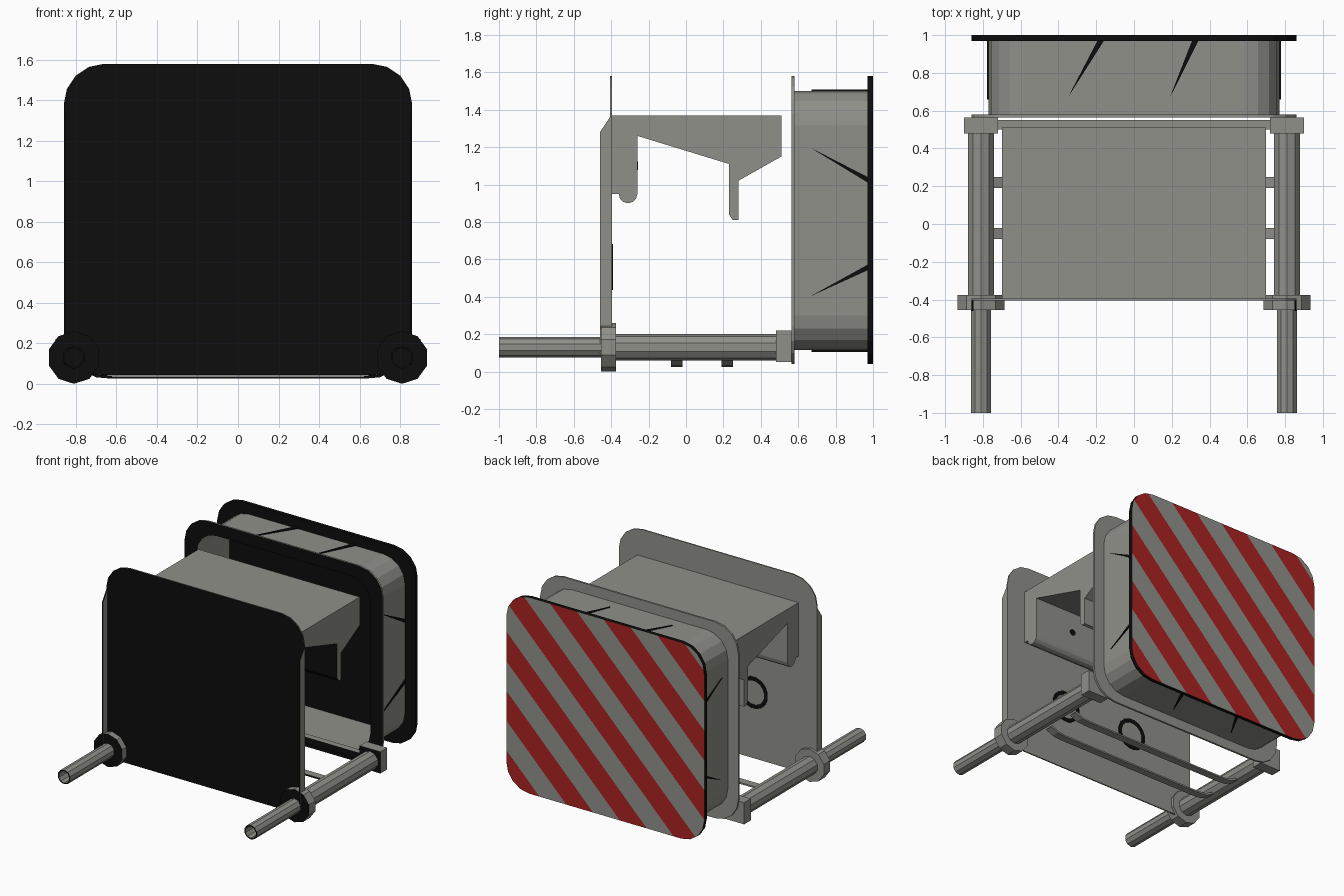
import bpy, bmesh, math
from mathutils import Vector

if "Cube" in bpy.data.objects:
    bpy.data.objects.remove(bpy.data.objects["Cube"])


def material(name, rgb):
    m = bpy.data.materials.new(name)
    m.diffuse_color = (*rgb, 1)
    m.use_nodes = True
    m.node_tree.nodes["Principled BSDF"].inputs["Base Color"].default_value = m.diffuse_color
    return m


GREY = material("warm_grey", (0.28, 0.28, 0.255))
BLACK = material("black", (0.004, 0.004, 0.004))
RED = material("warning_red", (0.40, 0.016, 0.016))


def front_rule(f):
    # everything facing the front is black
    return 1 if f.normal.y < -0.5 else 0


def finish(name, bm, rule=front_rule):
    bmesh.ops.recalc_face_normals(bm, faces=bm.faces[:])
    bm.normal_update()
    for f in bm.faces:
        f.material_index = rule(f)
    me = bpy.data.meshes.new(name)
    bm.to_mesh(me)
    bm.free()
    for m in (GREY, BLACK, RED):
        me.materials.append(m)
    ob = bpy.data.objects.new(name, me)
    bpy.context.collection.objects.link(ob)
    return ob


def slab_mesh(pts, vec):
    bm = bmesh.new()
    a = [bm.verts.new(p) for p in pts]
    b = [bm.verts.new(Vector(p) + Vector(vec)) for p in pts]
    bm.faces.new(a)
    bm.faces.new(b)
    n = len(pts)
    for i in range(n):
        j = (i + 1) % n
        bm.faces.new((a[i], a[j], b[j], b[i]))
    return bm


def slab(name, pts, vec, rule=front_rule):
    return finish(name, slab_mesh(pts, vec), rule)


def hollow(name, outer, inner, y0, y1, rule=front_rule):
    # tube along y between two outlines with equal point counts
    bm = bmesh.new()
    loops = [[bm.verts.new((x, y, z)) for x, z in o]
             for o, y in ((outer, y0), (outer, y1), (inner, y1), (inner, y0))]
    n = len(outer)
    for k in range(4):
        p, q = loops[k], loops[(k + 1) % 4]
        for i in range(n):
            j = (i + 1) % n
            bm.faces.new((p[i], p[j], q[j], q[i]))
    return finish(name, bm, rule)


def box(name, x0, x1, y0, y1, z0, z1):
    return slab(name, [(x0, y0, z0), (x1, y0, z0), (x1, y0, z1), (x0, y0, z1)], (0, y1 - y0, 0))


def rounded(w, z0, z1, r, seg=4, square_bottom=False):
    pts = []
    for sx, top, a0 in ((1, 1, 0), (-1, 1, 90), (-1, 0, 180), (1, 0, 270)):
        if square_bottom and not top:
            pts.append((sx * w, z0))
            continue
        cx, cz = sx * (w - r), (z1 - r if top else z0 + r)
        for i in range(seg + 1):
            a = math.radians(a0 + 90 * i / seg)
            pts.append((cx + r * math.cos(a), cz + r * math.sin(a)))
    return pts


def circle(cx, cz, r, n, turn=0.5):
    return [(cx + r * math.cos(2 * math.pi * (i + turn) / n),
             cz + r * math.sin(2 * math.pi * (i + turn) / n)) for i in range(n)]


def at_y(pts, y):
    return [(x, y, z) for x, z in pts]


black_rule = lambda f: 1

# Front plate with rounded top corners
slab("front_plate", at_y(rounded(0.86, 0.045, 1.58, 0.2, 4, True), -0.405), (0, 0.01, 0))

# Middle ring plate and the open box behind it
opening = rounded(0.755, 0.13, 1.485, 0.17)
hollow("ring_plate", rounded(0.86, 0.04, 1.58, 0.2), opening, 0.565, 0.58)
hollow("rear_box", rounded(0.77, 0.115, 1.5, 0.185), opening, 0.578, 0.975)

# Rear plate, cut into diagonal warning stripes
bm = slab_mesh(at_y(rounded(0.86, 0.04, 1.58, 0.2), 0.97), (0, 0.03, 0))
HALF, START = 0.233, 0.633
for k in range(-9, 12):
    s = START + k * HALF
    bmesh.ops.bisect_plane(bm, geom=bm.verts[:] + bm.edges[:] + bm.faces[:],
                           plane_co=(0, 0, s), plane_no=(-1, 0, 1))


def stripe_rule(f):
    if f.normal.y < 0.5:
        return 1
    c = f.calc_center_median()
    return 2 if math.floor((c.z - c.x - START) / HALF) % 2 == 0 else 0


finish("striped_rear_plate", bm, stripe_rule)

# Canopy: side profile extruded across the width
profile = [(-0.40, 1.37), (0.51, 1.37), (0.51, 1.15), (0.28, 1.02), (0.28, 0.81), (0.25, 0.81),
           (0.23, 0.84), (0.23, 1.11), (-0.26, 1.26), (-0.26, 0.95)]
profile += [(-0.31 + 0.05 * math.cos(math.radians(a)), 0.95 - 0.05 * math.sin(math.radians(a)))
            for a in range(30, 181, 30)]
profile += [(-0.40, 0.95)]
slab("canopy", [(-0.70, y, z) for y, z in profile], (1.40, 0, 0))

# Bent floor straps between the rails
half = [(0.62, 0.025), (0.70, 0.032), (0.76, 0.06), (0.75, 0.075), (0.69, 0.045), (0.62, 0.037)]
strap = half + [(-x, z) for x, z in reversed(half)]
for i, y in enumerate((-0.08, 0.19)):
    slab(f"floor_strap_{i}", at_y(strap, y), (0, 0.06, 0))

# Rear cross bar
box("rear_cross_bar", -0.73, 0.73, 0.50, 0.55, 0.10, 0.15)

for side, s in (("left", -1), ("right", 1)):
    cx, cz = s * 0.81, 0.13
    # Rails with collar and end block
    hollow(f"{side}_front_rail", circle(cx, cz, 0.056, 10), circle(cx, cz, 0.047, 10), -1.0, -0.40)
    hollow(f"{side}_rear_rail", circle(cx, cz, 0.071, 10), circle(cx, cz, 0.055, 10), -0.40, 0.49)
    slab(f"{side}_collar", at_y(circle(cx, cz, 0.13, 10, 0.5), -0.455), (0, 0.08, 0))
    box(f"{side}_end_block", min(s * 0.72, s * 0.90), max(s * 0.72, s * 0.90), 0.48, 0.565, 0.05, 0.22)
    # Folded flange of the front plate
    slab(f"{side}_flange", [(s * 0.86, -0.40, 0.045), (s * 0.86, -0.46, 0.10),
                            (s * 0.86, -0.46, 1.28), (s * 0.86, -0.40, 1.37)], (-s * 0.01, 0, 0))
    # Black ring and bolt marks facing the rear
    hollow(f"{side}_ring_mark", circle(s * 0.31, 0.56, 0.125, 16), circle(s * 0.31, 0.56, 0.095, 16),
           -0.396, -0.391, black_rule)
    slab(f"{side}_bolt_mark", at_y(circle(s * 0.36, 1.10, 0.025, 8), -0.261), (0, 0.005, 0), black_rule)
    # Wedge gussets on the box sides
    for i, (z0, z1) in enumerate(((1.20, 1.025), (0.40, 0.557))):
        slab(f"{side}_gusset_{i}", [(s * 0.765, 0.66, z0), (s * 0.765, 0.972, z1 - 0.015),
                                    (s * 0.765, 0.972, z1 + 0.015)], (s * 0.012, 0, 0), black_rule)

# Wedge gussets on the box top and bottom
for name, z, d in (("top", 1.495, 0.013), ("bottom", 0.12, -0.016)):
    for i, (x0, x1) in enumerate(((-0.35, -0.175), (0.19, 0.325))):
        slab(f"{name}_gusset_{i}", [(x0, 0.67, z), (x1 - 0.017, 0.972, z), (x1 + 0.017, 0.972, z)],
             (0, 0, d), black_rule)
